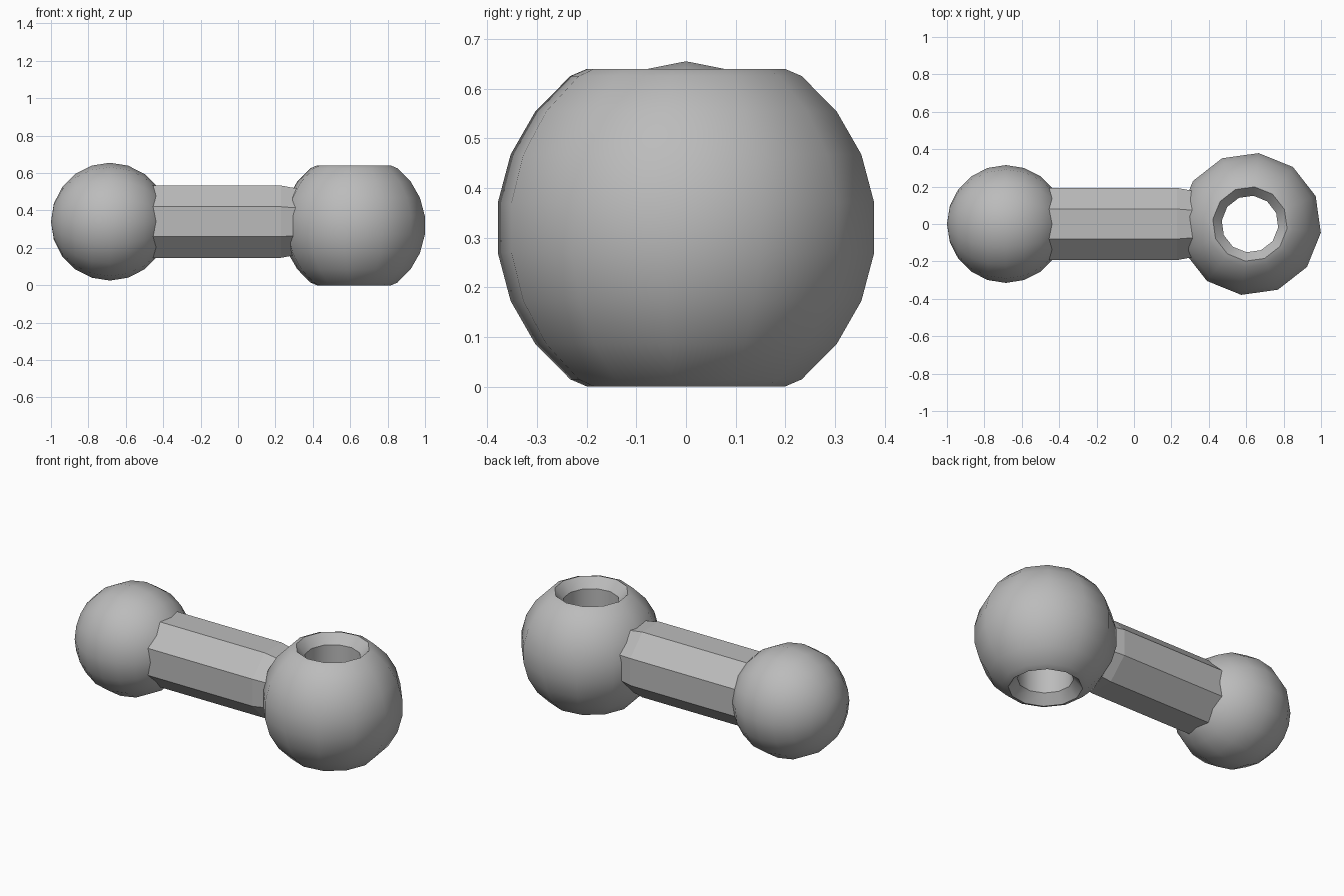
import bpy, bmesh
from math import sin, cos, radians, tau

cube = bpy.data.objects.get("Cube")
if cube:
    bpy.data.objects.remove(cube)

grey = bpy.data.materials.new("plain grey")
grey.use_nodes = True
colour = (0.5, 0.5, 0.5, 1)
grey.diffuse_color = colour
grey.node_tree.nodes["Principled BSDF"].inputs["Base Color"].default_value = colour


def lathe(name, profile, sides, phase, location, rotation=(0, 0, 0), closed=False):
    """Turn (radius, height) points round the local z axis."""
    bm = bmesh.new()
    rings = [[bm.verts.new((r * cos(phase + tau * i / sides),
                            r * sin(phase + tau * i / sides), h))
              for i in range(sides)] for r, h in profile]
    pairs = list(zip(rings, rings[1:]))
    if closed:
        pairs.append((rings[-1], rings[0]))
    else:
        bm.faces.new(rings[0])
        bm.faces.new(rings[-1])
    for a, b in pairs:
        for i in range(sides):
            j = (i + 1) % sides
            bm.faces.new((a[i], a[j], b[j], b[i]))
    bmesh.ops.recalc_face_normals(bm, faces=bm.faces)
    mesh = bpy.data.meshes.new(name)
    bm.to_mesh(mesh)
    bm.free()
    obj = bpy.data.objects.new(name, mesh)
    obj.location, obj.rotation_euler = location, rotation
    bpy.context.collection.objects.link(obj)
    mesh.materials.append(grey)
    return obj


def smooth(obj, angle):
    bpy.ops.object.select_all(action="DESELECT")
    obj.select_set(True)
    bpy.context.view_layer.objects.active = obj
    bpy.ops.object.shade_smooth_by_angle(angle=radians(angle))


# Solid ball, poles along the shaft
bpy.ops.mesh.primitive_uv_sphere_add(segments=16, ring_count=10, radius=0.315,
                                     location=(-0.685, 0, 0.34),
                                     rotation=(0, radians(90), 0))
ball = bpy.context.object
ball.name = "solid_ball"
ball.data.materials.append(grey)
smooth(ball, 40)

# Octagonal shaft with a narrowed neck towards the socket
lathe("shaft", [(0.209, -0.52), (0.209, 0.23), (0.195, 0.30), (0.195, 0.37)],
      8, radians(22.5), (0, 0, 0.34), (0, radians(90), 0))

# Socket ball: rounded outside, flat-cut ends, chamfered through hole
R = 0.385
outside = [(R * cos(radians(a)), R * sin(radians(a)))
           for a in (-52.5, -37.5, -22.5, -7.5, 7.5, 22.5, 37.5, 52.5)]
top, rim, bore, depth = 0.32, 0.2, 0.152, 0.055
profile = ([(bore, depth - top), (rim, -top)] + outside
           + [(rim, top), (bore, top - depth)])
socket = lathe("socket_ball", profile, 12, radians(-7), (0.62, 0, 0.32), closed=True)
smooth(socket, 40)
